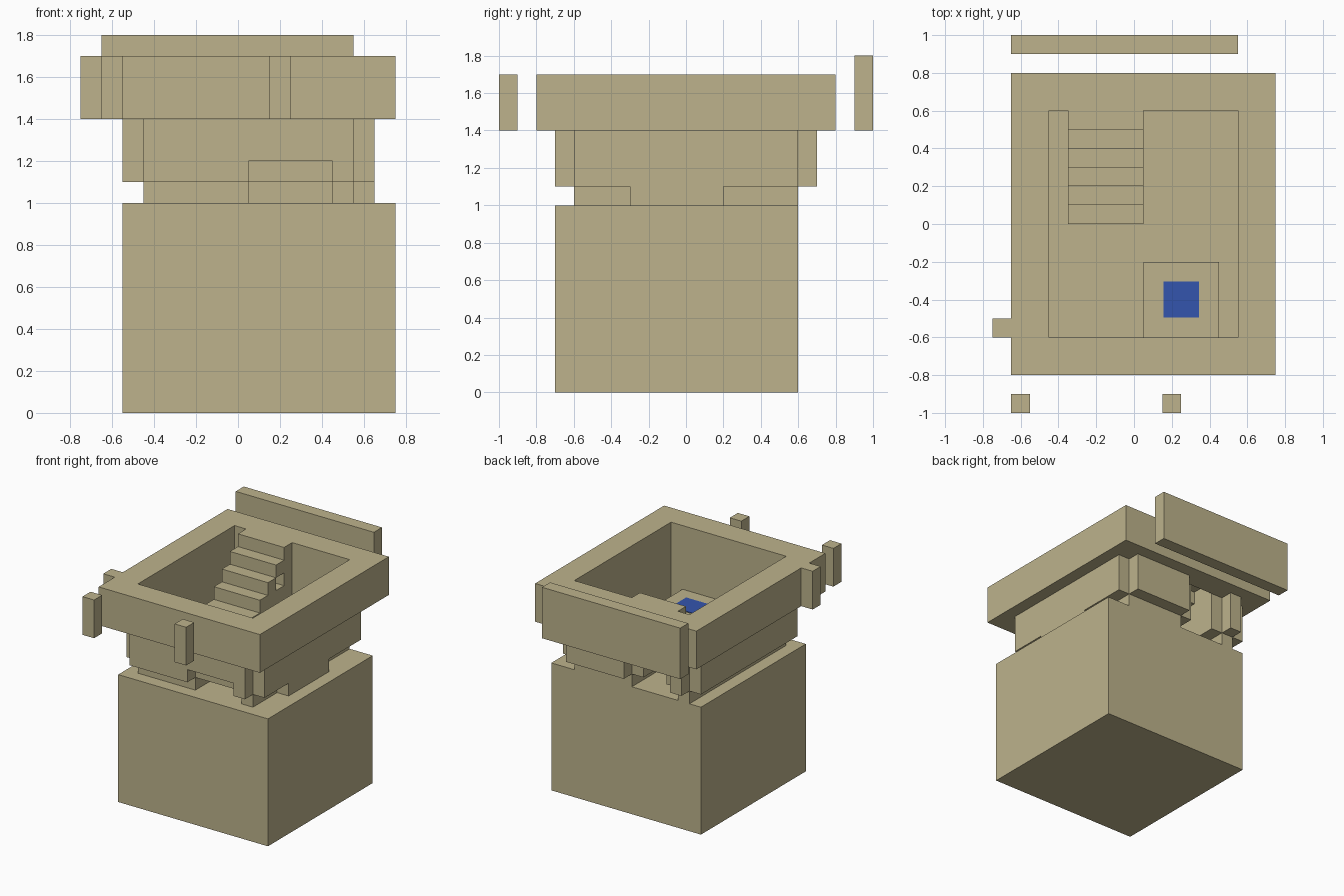
import bpy
import bmesh
from mathutils import Matrix, Vector

cube = bpy.data.objects.get("Cube")
if cube:
    bpy.data.objects.remove(cube, do_unlink=True)


def material(name, rgb):
    mat = bpy.data.materials.new(name)
    mat.use_nodes = True
    mat.diffuse_color = (*rgb, 1)
    mat.node_tree.nodes["Principled BSDF"].inputs["Base Color"].default_value = (*rgb, 1)
    return mat


sand = material("sandstone", (0.51, 0.45, 0.262))
blue = material("water_blue", (0.034, 0.089, 0.42))
U = 0.1  # block size


def build(name, boxes, mat=sand):
    """One object made of boxes given as (x range, y range, z range)."""
    bm = bmesh.new()
    for box in boxes:
        lo, hi = Vector([r[0] for r in box]), Vector([r[1] for r in box])
        m = Matrix.Translation((lo + hi) / 2) @ Matrix.Diagonal((*(hi - lo), 1))
        bmesh.ops.create_cube(bm, size=1, matrix=m)
    mesh = bpy.data.meshes.new(name)
    bm.to_mesh(mesh)
    bm.free()
    mesh.materials.append(mat)
    obj = bpy.data.objects.new(name, mesh)
    bpy.context.collection.objects.link(obj)
    return obj


# Shared extents
room_x, room_y = (-0.45, 0.55), (-0.6, 0.6)
stair_x, pool_x = (-0.35, 0.05), (0.05, 0.45)
wall_z, rim_z, floor_z = (1.1, 1.4), (1.4, 1.7), (1.0, 1.1)

# Solid base block
build("base_block", [((-0.55, 0.75), (-0.7, 0.6), (0, 1))])

# Room floor, open beneath the stairs and the pool platform
build("room_floor", [
    ((room_x[0], stair_x[0]), room_y, floor_z),
    (stair_x, (room_y[0], 0), floor_z),
    (pool_x, (-0.2, room_y[1]), floor_z),
    ((pool_x[1], room_x[1]), room_y, floor_z),
])

# Room walls
build("left_wall", [
    ((0.55, 0.65), room_y, wall_z),
    ((0.55, 0.65), (-0.3, 0.2), floor_z),
])
build("right_wall", [((-0.55, -0.45), room_y, wall_z)])
build("front_wall", [
    ((room_x[0], pool_x[0]), (-0.7, -0.6), wall_z),
    (pool_x, (-0.7, -0.6), (1.2, 1.4)),
    ((pool_x[1], room_x[1]), (-0.7, -0.6), wall_z),
])
build("back_wall", [
    ((room_x[0], stair_x[0]), (0.6, 0.7), wall_z),
    ((stair_x[1], room_x[1]), (0.6, 0.7), wall_z),
])

# Wide rim around the opening
build("rim", [
    ((-0.65, 0.75), (-0.8, -0.6), rim_z),
    ((-0.65, 0.75), (0.6, 0.8), rim_z),
    ((-0.65, -0.45), room_y, rim_z),
    ((0.55, 0.75), room_y, rim_z),
])

# Hollow staircase: treads between two stepped side walls
treads, sides = [], []
for i in range(6):
    y = (0.5 - i * U, 0.6 - i * U)
    top = 1.7 - i * U
    treads.append(((stair_x[0] + U, stair_x[1] - U), y, (top - U, top)))
    sides.append(((stair_x[0], stair_x[0] + U), y, (1.1, top)))
    right = (stair_x[1] - U, stair_x[1])
    if i == 1:  # small window through one side
        sides.append((right, y, (1.1, 1.4)))
        sides.append((right, y, (1.5, top)))
    else:
        sides.append((right, y, (1.1, top)))
build("stair_treads", treads)
build("stair_sides", sides)

# Pool platform and water
build("pool_platform", [(pool_x, (-0.6, -0.2), (1.1, 1.2))])
build("pool_water", [((0.155, 0.345), (-0.495, -0.305), (1.2, 1.204))], blue)

# Detached posts, side block and back panel
build("front_posts", [((x, x + U), (-1, -0.9), rim_z) for x in (-0.65, 0.15)])
build("side_block", [((-0.75, -0.65), (-0.6, -0.5), rim_z)])
build("back_panel", [((-0.65, 0.55), (0.9, 1), (1.4, 1.8))])
